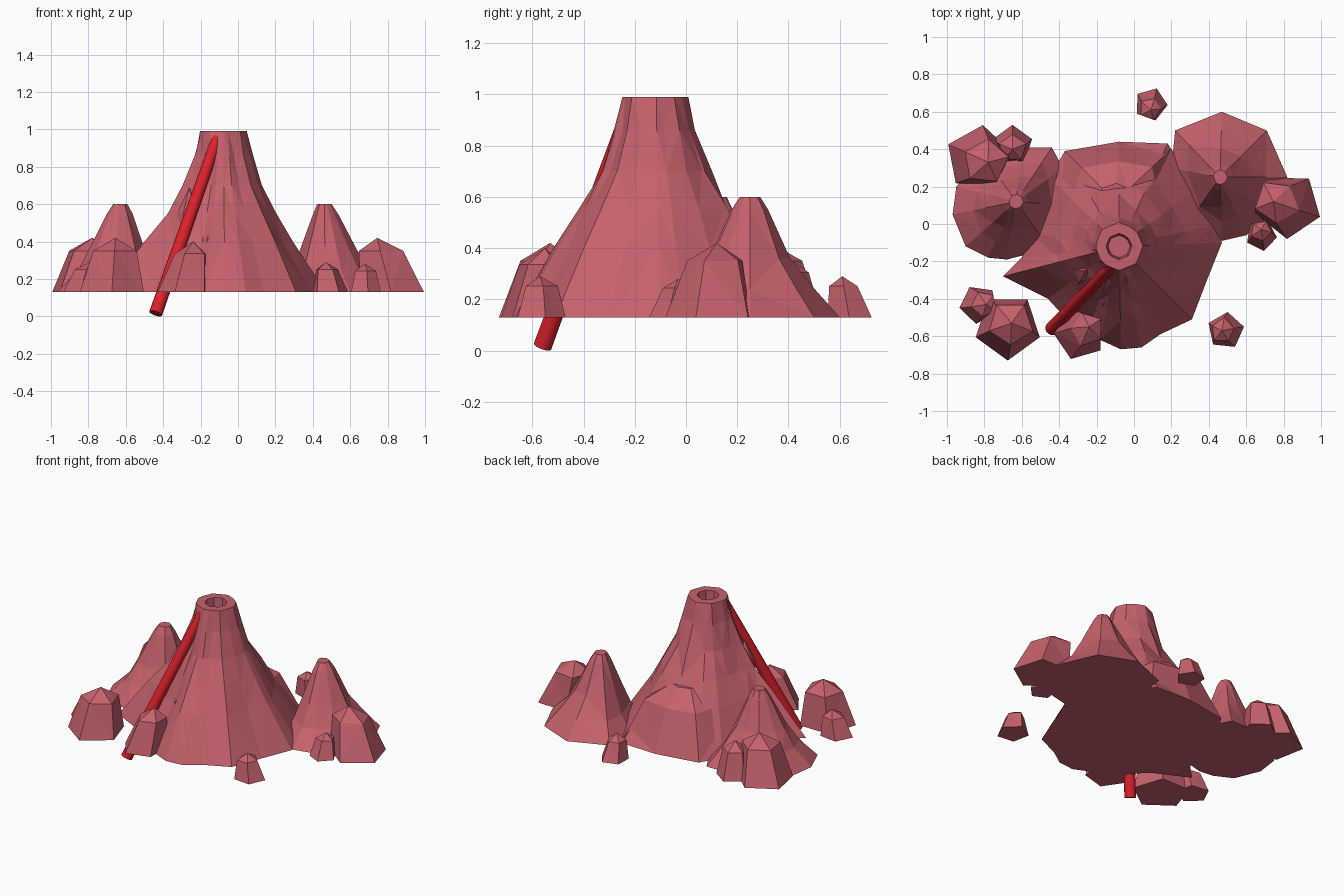
import bpy, bmesh, random
from math import sin, cos, atan2, hypot, radians, pi
from mathutils import Vector

if "Cube" in bpy.data.objects:
    bpy.data.objects.remove(bpy.data.objects["Cube"])

random.seed(4)
BASE = 0.13


def material(name, col):
    m = bpy.data.materials.new(name)
    m.diffuse_color = (*col, 1)
    m.use_nodes = True
    m.node_tree.nodes["Principled BSDF"].inputs["Base Color"].default_value = m.diffuse_color
    return m


ROCK = material("rock_red", (0.56, 0.12, 0.15))
LAVA = material("lava_red", (0.72, 0.015, 0.025))


def octagon(r, a):
    """Distance to the edge of an octagon in direction a."""
    return r * cos(pi / 8) / cos((a % (pi / 4)) - pi / 8)


def mound(name, centre, outline, levels, top_r, jitter=0.05, crater=(), apex=None):
    """Loft a base outline up to a small top; levels are (z, spread 0..1).
    With an apex, the rings lean towards it."""
    cx, cy = centre
    bm = bmesh.new()
    polar = [(atan2(y - cy, x - cx), hypot(x - cx, y - cy)) for x, y in outline]
    n = len(polar)
    rings = []
    for z, f in levels:
        lean = (z - BASE) / (apex[2] - BASE) if apex else 0
        ox = cx + lean * (apex[0] - cx) if apex else cx
        oy = cy + lean * (apex[1] - cy) if apex else cy
        ring = []
        for a, r in polar:
            t = octagon(top_r, a)
            d = t + (r - t) * f
            if 0 < f < 1:
                d *= 1 + random.uniform(-jitter, jitter)
            ring.append(bm.verts.new((ox + d * cos(a), oy + d * sin(a), z)))
        rings.append(ring)
    # crater lip and inner wall
    for d, z in crater:
        rings.append([bm.verts.new((cx + octagon(d, a) * cos(a), cy + octagon(d, a) * sin(a), z))
                      for a, _ in polar])
    for lo, hi in zip(rings, rings[1:]):
        for i in range(n):
            j = (i + 1) % n
            bm.faces.new((lo[i], lo[j], hi[j], hi[i]))
    bm.faces.new(rings[0][::-1])
    if apex:
        tip = bm.verts.new(apex)
        for i in range(n):
            bm.faces.new((rings[-1][i], rings[-1][(i + 1) % n], tip))
    else:
        bm.faces.new(rings[-1])
    bmesh.ops.triangulate(bm, faces=[f for f in bm.faces if len(f.verts) == 4])
    bmesh.ops.recalc_face_normals(bm, faces=bm.faces)
    me = bpy.data.meshes.new(name)
    bm.to_mesh(me)
    bm.free()
    me.materials.append(ROCK)
    ob = bpy.data.objects.new(name, me)
    bpy.context.collection.objects.link(ob)
    return ob


# Main volcano with open crater, and the shoulder behind it
main = [(.45, 0), (.35, .2), (.2, .4), (.18, .43), (-.08, .44), (-.37, .39), (-.45, .25),
        (-.5, .1), (-.55, -.05), (-.6, -.18), (-.7, -.28), (-.46, -.4), (-.35, -.52),
        (-.24, -.55), (-.18, -.62), (-.07, -.67), (.04, -.66), (.14, -.59), (.31, -.51),
        (.39, -.3), (.47, -.1)]
mound("volcano", (-.08, -.12), main,
      [(BASE, 1), (.4, .6), (.55, .38), (.7, .2), (.86, .07), (.99, 0)], .129, .05,
      crater=[(.07, .99), (.06, .85)])
mound("back_shoulder", (-.1, .12),
      [(.26, .1), (.2, .4), (-.08, .44), (-.37, .39), (-.45, .2), (-.35, 0), (.2, 0)],
      [(BASE, 1), (.4, .52), (.5, 0)], .1, .04)

# Side hills
hill_levels = [(BASE, 1), (.24, .66), (.36, .4), (.55, .1), (.6, 0)]
mound("left_hill", (-.63, .12),
      [(-.97, .05), (-.9, -.12), (-.78, -.18), (-.68, -.19), (-.45, -.13), (-.35, .1),
       (-.38, .3), (-.44, .41), (-.6, .41), (-.8, .36), (-.95, .2)], hill_levels, .04)
mound("right_hill", (.46, .25),
      [(.82, .25), (.71, .5), (.47, .6), (.22, .5), (.2, .3), (.3, .02), (.47, -.09),
       (.6, -.06), (.74, .05)], hill_levels, .04)

# Boulders and crags: centre x, y, radius, top height, rotation, lean x, y
boulders = {
    "left_boulder": (-.83, .35, .18, .42, 155, .05, -.02),
    "left_back_stone": (-.65, .42, .11, .36, 90, 0, -.02),
    "back_stone": (.09, .64, .09, .29, 70, 0, -.03),
    "right_boulder": (.825, .1, .18, .42, -20, -.08, .02),
    "right_stone": (.68, -.06, .085, .28, -80, 0, .03),
    "front_right_stone": (.49, -.57, .1, .29, -60, -.02, 0),
    "front_left_boulder": (-.675, -.55, .18, .42, -90, .02, .02),
    "front_left_stone": (-.83, -.43, .105, .29, 190, .04, 0),
    "front_boulder": (-.29, -.59, .14, .4, -110, .05, .04),
    "front_crag": (-.15, -.40, .09, .5, 40, 0, .03),
    "left_crag": (-.28, -.28, .09, .69, 100, .02, .03),
}
for name, (x, y, r, top, rot, dx, dy) in boulders.items():
    angles = [radians(rot + 72 * i) for i in range(5)]
    pts = [(x + r * cos(a), y + r * sin(a)) for a in angles]
    h = top - BASE
    mound(name, (x, y), pts, [(BASE, 1), (BASE + .76 * h, .66)], 0, .08,
          apex=(x + dx, y + dy, top))

# Lava flow running down the front left slope
low, high = Vector((-.44, -.56, .016)), Vector((-.11, -.215, .955))
axis = high - low
bpy.ops.mesh.primitive_cone_add(vertices=16, radius1=.036, radius2=.03, depth=axis.length,
                                location=(low + high) / 2,
                                rotation=axis.to_track_quat('Z', 'Y').to_euler())
lava = bpy.context.object
lava.name = "lava_flow"
lava.data.materials.append(LAVA)
bpy.ops.object.shade_smooth_by_angle()
